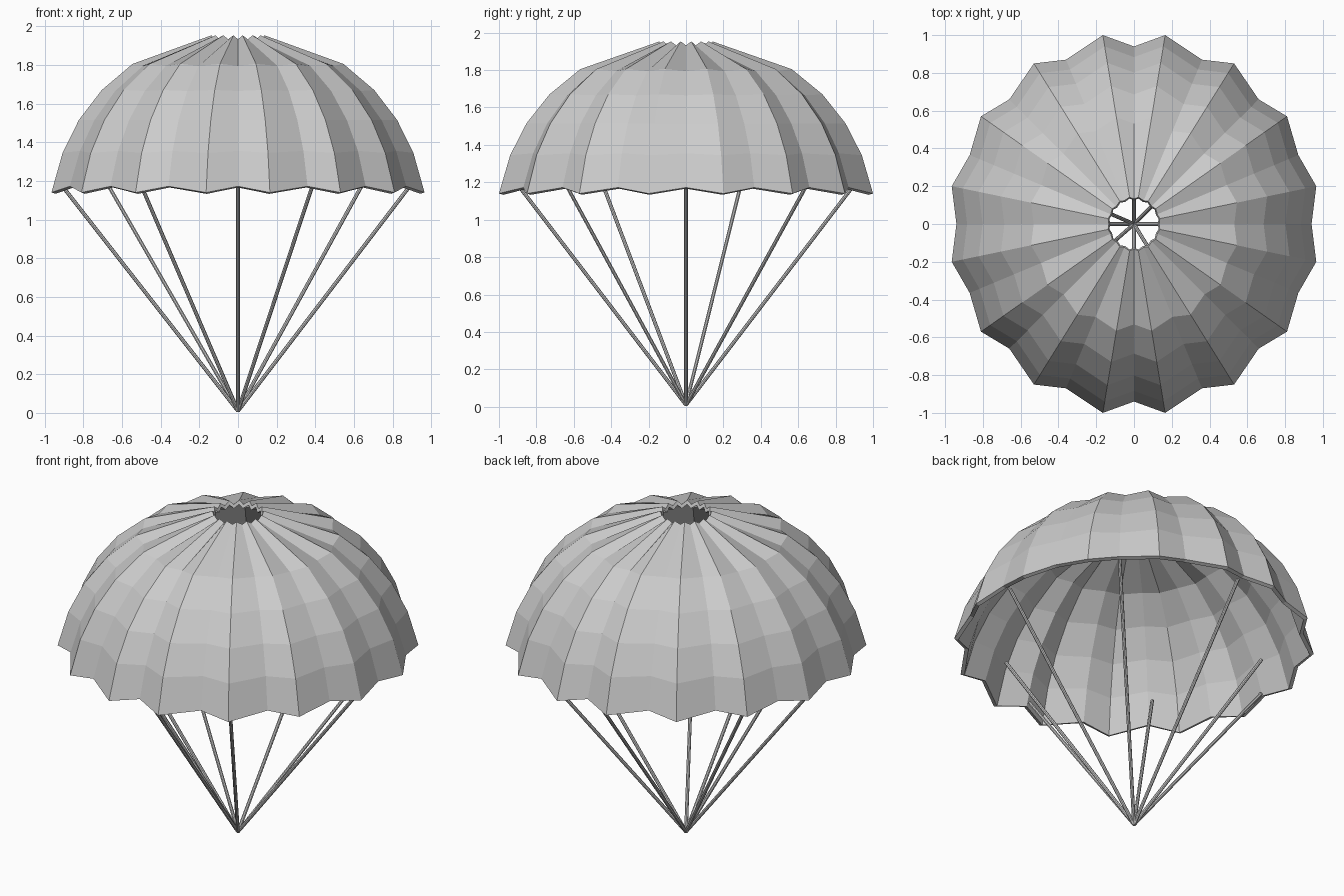
import bpy, bmesh
from mathutils import Vector

if "Cube" in bpy.data.objects:
    bpy.data.objects.remove(bpy.data.objects["Cube"])

# Canopy rim outline, one quarter from +x to +y: valley, ridge, valley ...
quarter = [(.94, 0), (.965, .2), (.87, .365), (.81, .57), (.66, .66),
           (.53, .85), (.36, .87), (.165, 1.0), (0, .94)]
half = quarter + [(-x, y) for x, y in quarter[-2::-1]]
rim = half + [(x, -y) for x, y in half[-2:0:-1]]
n = len(rim)

# Rings: size relative to rim, ridge height, valley height
rings = [(1.0, 1.14, 1.172), (.94, 1.345, 1.355), (.853, 1.515, 1.515),
         (.73, 1.67, 1.665), (.565, 1.805, 1.795), (.142, 1.953, 1.932)]

bm = bmesh.new()
loops = []
for s, zr, zv in rings:
    loops.append([bm.verts.new((x * s, y * s, zr if i % 2 else zv))
                  for i, (x, y) in enumerate(rim)])
for a, b in zip(loops, loops[1:]):
    for i in range(n):
        j = (i + 1) % n
        bm.faces.new((a[i], a[j], b[j], b[i]))
me = bpy.data.meshes.new("canopy")
bm.to_mesh(me)
bm.free()
canopy = bpy.data.objects.new("canopy", me)
bpy.context.collection.objects.link(canopy)
sol = canopy.modifiers.new("cloth_thickness", 'SOLIDIFY')
sol.thickness = .022
sol.offset = -1
sol.use_even_offset = True

# Suspension lines from one bottom point up to the rim
ends = [(.89, 0), (.64, .64), (0, .89), (-.67, .29),
        (-.91, 0), (-.5, -.44), (0, -.89), (.385, -.635)]
for k, (x, y) in enumerate(ends):
    a, b = Vector((0, 0, .01)), Vector((x, y, 1.175))
    d = b - a
    bpy.ops.mesh.primitive_cylinder_add(vertices=8, radius=.01, depth=d.length,
                                        location=(a + b) / 2)
    o = bpy.context.object
    o.name = f"suspension_line_{k + 1}"
    o.rotation_euler = d.to_track_quat('Z', 'Y').to_euler()
